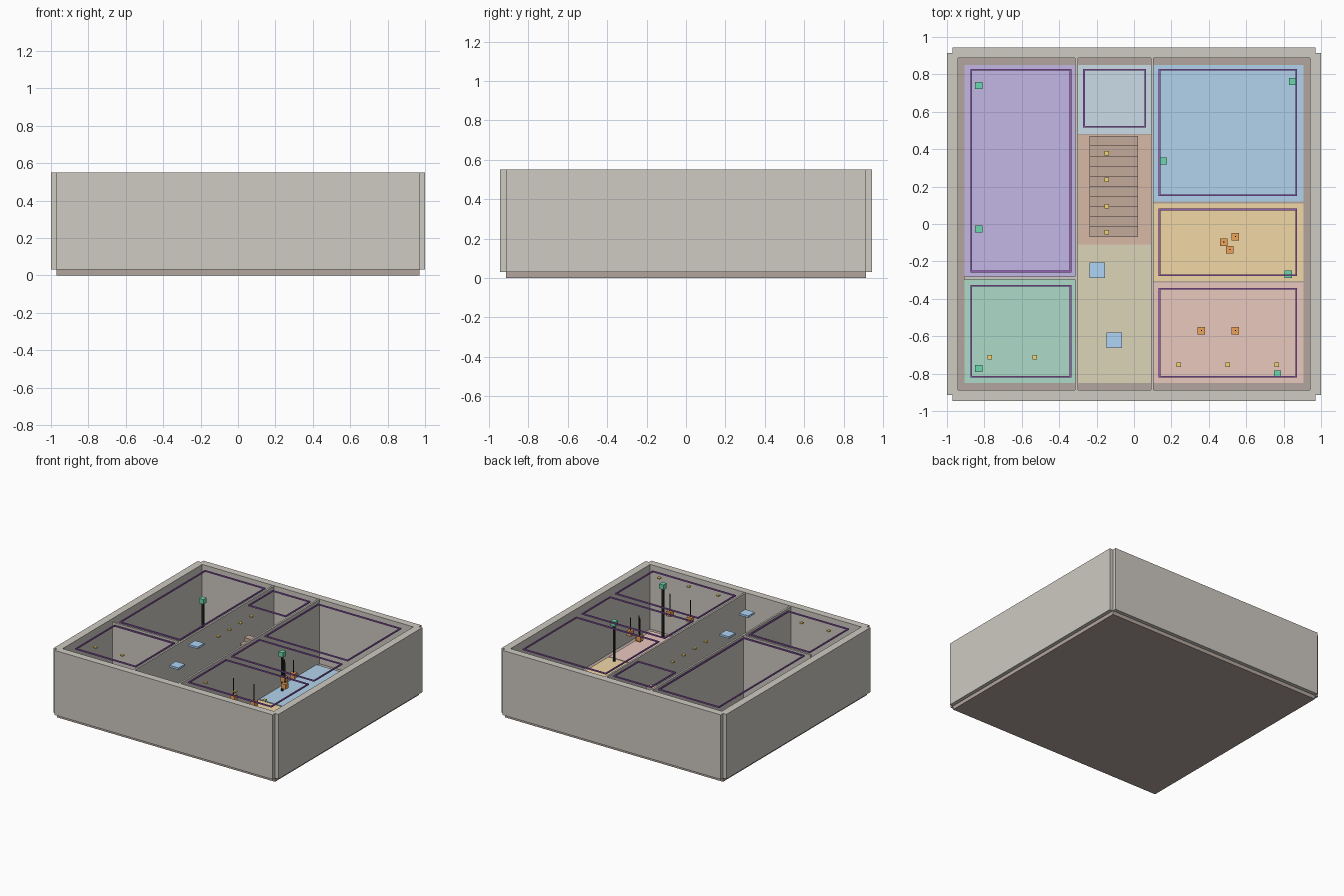
import bpy, bmesh

if "Cube" in bpy.data.objects:
    bpy.data.objects.remove(bpy.data.objects["Cube"])

mats = {}
def paint(ob, name, rgb):
    if name not in mats:
        m = bpy.data.materials.new(name)
        m.diffuse_color = (*rgb, 1)
        m.use_nodes = True
        m.node_tree.nodes["Principled BSDF"].inputs["Base Color"].default_value = m.diffuse_color
        mats[name] = m
    ob.data.materials.append(mats[name])

def boxes(name, ranges, mat=None):
    """One object from axis-aligned boxes given as (x0, x1, y0, y1, z0, z1)."""
    bm = bmesh.new()
    for x0, x1, y0, y1, z0, z1 in ranges:
        vs = bmesh.ops.create_cube(bm, size=1)['verts']
        for v in vs:
            v.co = (x1 if v.co.x > 0 else x0, y1 if v.co.y > 0 else y0, z1 if v.co.z > 0 else z0)
    me = bpy.data.meshes.new(name)
    bm.to_mesh(me)
    bm.free()
    ob = bpy.data.objects.new(name, me)
    bpy.context.collection.objects.link(ob)
    if mat:
        paint(ob, *mat)
    return ob

def block(x, y, z, w, h):
    """Range for a square block centred on a point."""
    return (x - w / 2, x + w / 2, y - w / 2, y + w / 2, z - h / 2, z + h / 2)

STONE = ("stone", (0.62, 0.59, 0.54))
SLAB = ("slab", (0.45, 0.38, 0.34))
BLACK = ("black", (0.02, 0.02, 0.02))
BASE, TOP, CEIL = 0.03, 0.55, 0.54

# Base slab and outer walls
boxes("base_slab", [(-0.97, 0.97, -0.915, 0.915, 0, BASE)], SLAB)
for s, n in ((-1, "left"), (1, "right")):
    x = sorted((s * 0.94, s * 1.0))
    boxes(n + "_wall", [(*x, -0.915, 0.915, BASE, TOP)], STONE)
for s, n in ((-1, "front"), (1, "back")):
    y = sorted((s * 0.887, s * 0.945))
    boxes(n + "_wall", [(-0.97, 0.97, *y, BASE, TOP)], STONE)

# Partitions
boxes("hall_left_partition", [(-0.315, -0.30, -0.887, 0.89, BASE, TOP - 0.003)], STONE)
boxes("hall_right_partition", [(0.09, 0.105, -0.887, 0.89, BASE, TOP - 0.003)], STONE)
boxes("cross_partition", [(-0.91, -0.315, -0.298, -0.282, BASE, TOP - 0.003)], STONE)

# Coloured room floors
floors = {
    "lounge": (-0.905, -0.315, -0.282, 0.85, (0.55, 0.47, 0.78)),
    "study": (-0.905, -0.315, -0.85, -0.298, (0.42, 0.70, 0.58)),
    "washroom": (-0.30, 0.09, 0.48, 0.85, (0.60, 0.72, 0.80)),
    "stairwell": (-0.30, 0.09, -0.11, 0.475, (0.68, 0.48, 0.38)),
    "hall": (-0.30, 0.09, -0.85, -0.11, (0.72, 0.66, 0.48)),
    "bedroom": (0.105, 0.905, 0.12, 0.85, (0.45, 0.65, 0.85)),
    "dining": (0.105, 0.905, -0.305, 0.11, (0.88, 0.68, 0.38)),
    "kitchen": (0.105, 0.905, -0.85, -0.312, (0.82, 0.58, 0.52)),
}
for n, (x0, x1, y0, y1, c) in floors.items():
    boxes(n + "_floor", [(x0, x1, y0, y1, BASE, BASE + 0.008)], (n, c))

# Staircase rising to the back
step = 0.54 / 10
boxes("stairs", [(-0.237, 0.022, -0.07 + i * step, -0.07 + (i + 1) * step,
                  BASE, BASE + 0.03 * (i + 1)) for i in range(10)],
      ("stair", (0.55, 0.40, 0.33)))

# Light strips round the ceilings
strips = {
    "lounge": (-0.875, -0.335, -0.258, 0.83),
    "study": (-0.875, -0.335, -0.822, -0.325),
    "washroom": (-0.272, 0.065, 0.515, 0.83),
    "bedroom": (0.132, 0.872, 0.15, 0.83),
    "dining": (0.132, 0.872, -0.278, 0.082),
    "kitchen": (0.132, 0.872, -0.822, -0.342),
}
t, z0, z1 = 0.009, CEIL - 0.005, CEIL + 0.005
for n, (x0, x1, y0, y1) in strips.items():
    boxes(n + "_light_strip", [
        (x0, x1, y0, y0 + t, z0, z1), (x0, x1, y1 - t, y1, z0, z1),
        (x0, x0 + t, y0 + t, y1 - t, z0, z1), (x1 - t, x1, y0 + t, y1 - t, z0, z1)],
        ("strip_purple", (0.33, 0.12, 0.50)))

# Hall ceiling panels
for i, (x, y) in enumerate([(-0.197, -0.247), (-0.106, -0.622)]):
    boxes(f"ceiling_panel_{i}", [block(x, y, 0.535, 0.082, 0.016)],
          ("panel_blue", (0.42, 0.66, 0.92)))

# Small spotlights
spots = [(-0.77, -0.713), (-0.53, -0.713)]
spots += [(0.24 + 0.262 * i, -0.752) for i in range(3)]
spots += [(-0.145, 0.378 - 0.141 * i) for i in range(4)]
for i, (x, y) in enumerate(spots):
    boxes(f"spotlight_{i}", [block(x, y, CEIL, 0.024, 0.01)],
          ("spot_yellow", (0.88, 0.66, 0.16)))

# Pendant lamps on cords
pendants = [(0.36, -0.57, 0.385), (0.542, -0.57, 0.385), (0.48, -0.097, 0.385),
            (0.542, -0.067, 0.42), (0.513, -0.137, 0.355)]
for i, (x, y, z) in enumerate(pendants):
    boxes(f"pendant_{i}", [block(x, y, z, 0.04, 0.04)], ("lamp_orange", (0.85, 0.36, 0.10)))
    boxes(f"pendant_cord_{i}", [(x - 0.003, x + 0.003, y - 0.003, y + 0.003, z, CEIL)], BLACK)

# Floor lamps on poles
lamps = [(-0.83, 0.74, 0.345), (-0.83, -0.027, 0.345), (-0.83, -0.773, 0.345),
         (0.848, 0.762, 0.345), (0.158, 0.337, 0.335), (0.825, -0.268, 0.345),
         (0.767, -0.802, 0.455)]
for i, (x, y, z) in enumerate(lamps):
    boxes(f"floor_lamp_{i}", [block(x, y, z, 0.039, 0.039)], ("lamp_green", (0.15, 0.68, 0.42)))
    boxes(f"floor_lamp_pole_{i}", [(x - 0.007, x + 0.007, y - 0.007, y + 0.007,
                                   BASE, z - 0.019)], BLACK)
